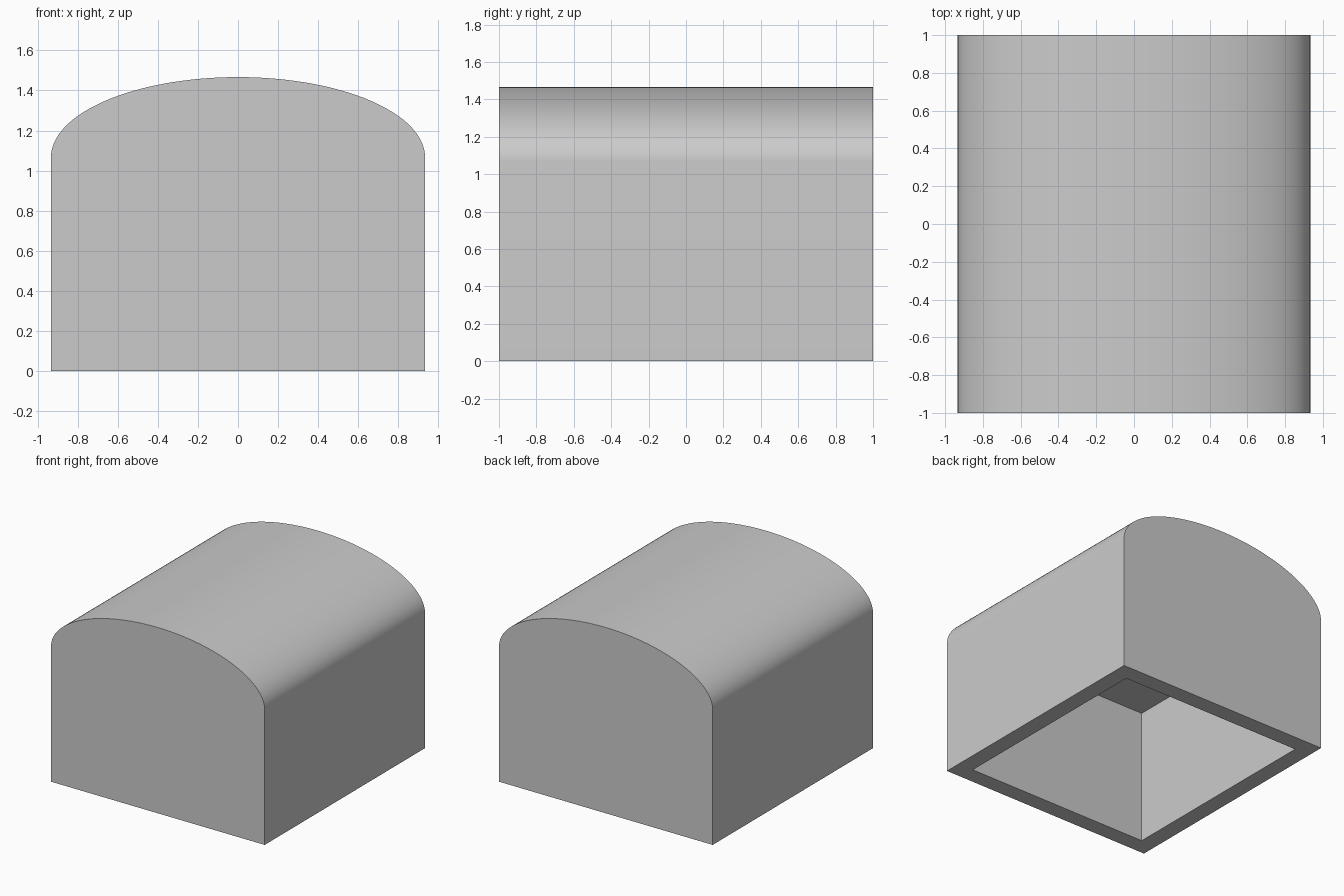
import bpy, bmesh, math

cube = bpy.data.objects.get("Cube")
if cube:
    bpy.data.objects.remove(cube, do_unlink=True)

# One grid unit: the block is 14 wide, 15 long, 11 tall with walls 1 thick
U = 2 / 15
HALF_W, HALF_L, SPRING, RISE, WALL = 7 * U, 7.5 * U, 8 * U, 3 * U, U
SEGMENTS = 64

grey = bpy.data.materials.new("light grey")
grey.use_nodes = True
colour = (0.6, 0.6, 0.6, 1)
grey.diffuse_color = colour
grey.node_tree.nodes["Principled BSDF"].inputs["Base Color"].default_value = colour

bm = bmesh.new()

# Arched end profile: straight sides under a half ellipse
profile = [(-HALF_W, 0), (HALF_W, 0)]
for i in range(SEGMENTS + 1):
    a = math.pi * i / SEGMENTS
    profile.append((HALF_W * math.cos(a), SPRING + RISE * math.sin(a)))
front = bm.faces.new([bm.verts.new((x, -HALF_L, z)) for x, z in profile])

# Extrude the profile to the back
ext = bmesh.ops.extrude_face_region(bm, geom=[front], use_keep_orig=True)
back = [v for v in ext["geom"] if isinstance(v, bmesh.types.BMVert)]
bmesh.ops.translate(bm, verts=back, vec=(0, 2 * HALF_L, 0))
bmesh.ops.recalc_face_normals(bm, faces=bm.faces)

# Hollow from below: inset the base, then push it up to a flat ceiling
bm.normal_update()
base = min(bm.faces, key=lambda f: f.normal.z)
bmesh.ops.inset_region(bm, faces=[base], thickness=WALL, use_even_offset=True)
pocket = bmesh.ops.extrude_discrete_faces(bm, faces=[base])["faces"][0]
rim_edges = [e for e in pocket.edges]
bmesh.ops.translate(bm, verts=pocket.verts[:], vec=(0, 0, SPRING))

# Join the ceiling to the rim where the extrusion left it loose
bmesh.ops.remove_doubles(bm, verts=bm.verts, dist=1e-5)
bmesh.ops.recalc_face_normals(bm, faces=bm.faces)

mesh = bpy.data.meshes.new("arched_cover")
bm.to_mesh(mesh)
bm.free()
mesh.materials.append(grey)
cover = bpy.data.objects.new("arched_cover", mesh)
bpy.context.collection.objects.link(cover)

# Smooth roof, crisp corners
bpy.context.view_layer.objects.active = cover
cover.select_set(True)
bpy.ops.object.shade_smooth_by_angle(angle=math.radians(30))
